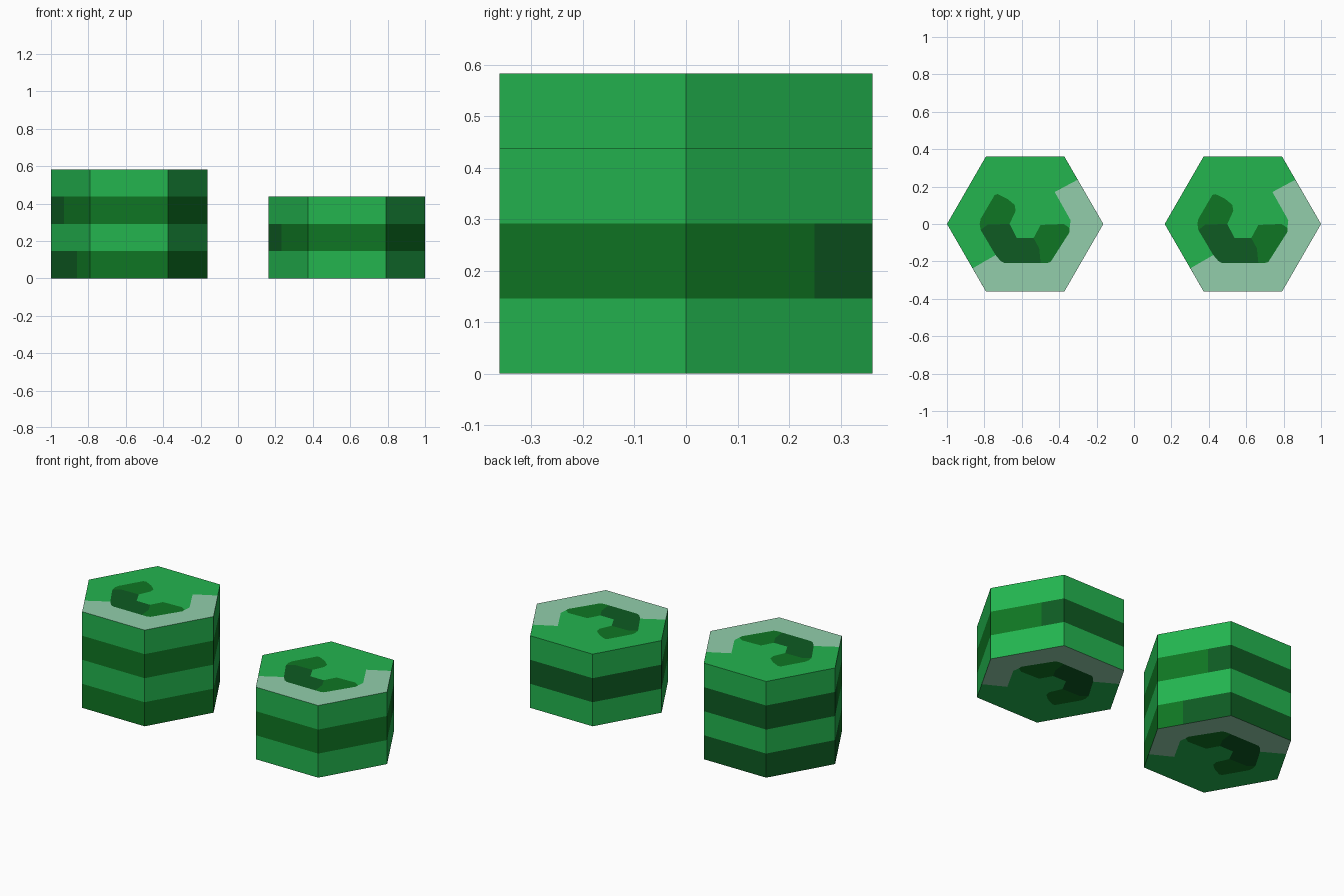
import bpy, bmesh, math

if "Cube" in bpy.data.objects:
    bpy.data.objects.remove(bpy.data.objects["Cube"])

R = 0.418                  # hexagon radius
BAND = 0.1457              # height of one layer
LIGHT, PALE, MID, DEEP = range(4)


def material(name, rgb):
    m = bpy.data.materials.new(name)
    lin = [((c / 255 + 0.055) / 1.055) ** 2.4 for c in rgb]
    m.diffuse_color = (*lin, 1)
    m.use_nodes = True
    m.node_tree.nodes["Principled BSDF"].inputs["Base Color"].default_value = m.diffuse_color
    return m


MATS = [material("bright green", (35, 181, 79)),
        material("pale green", (146, 206, 171)),
        material("dark green", (15, 118, 35)),
        material("deep green", (14, 91, 34))]

HEX = [(R * math.cos(math.radians(60 * i)), R * math.sin(math.radians(60 * i)))
       for i in range(6)]

# Cap pattern: clockwise outline of the curled dark shape
S = [(-.163, .155), (-.147, .16), (-.094, .134), (-.056, .102), (-.051, .07),
     (-.083, 0), (-.045, -.075), (.045, -.075), (.083, -.005), (.206, 0),
     (.238, -.021), (.238, -.043), (.136, -.203), (.115, -.209), (.083, -.209),
     (-.11, -.209), (-.131, -.198), (-.158, -.166), (-.238, -.032),
     (-.243, 0), (-.238, .027)]
L, Rt = (-.2, -.003), (.075, -.13)            # colour splits inside the shape
P1, P2 = (-.281, -.237), (.281, .237)         # ends of the pale rim
Q2, Q3 = (.158, .171), (.243, .02)

CAP = [
    (LIGHT, [P2, HEX[1], HEX[2], HEX[3], P1] + S[17:] + S[:11] + [Q3, Q2]),
    (PALE, [P1, HEX[4], HEX[5], HEX[0], P2, Q2, Q3] + S[10:18]),
    (MID, (S[0:6] + [L] + S[18:])[::-1]),
    (DEEP, (S[5:8] + [Rt] + S[14:19] + [L])[::-1]),
    (MID, (S[7:15] + [Rt])[::-1]),
]


def mix(a, b, t):
    return (a[0] + (b[0] - a[0]) * t, a[1] + (b[1] - a[1]) * t)


def hex_stack(name, cx, bands):
    """bands: bottom to top, None = light layer, (s, e) = dark layer whose
    deep part starts at s on the back right side and ends at e on the front left."""
    bm = bmesh.new()

    def face(pts, mat):
        f = bm.faces.new([bm.verts.new(p) for p in pts])
        f.material_index = mat

    # Side walls
    for k, band in enumerate(bands):
        z0, z1 = k * BAND, (k + 1) * BAND
        for i in range(6):
            a, b = HEX[i], HEX[(i + 1) % 6]
            if band is None:
                parts = [(a, b, LIGHT)]
            elif i == 0:
                m = mix(a, b, band[0])
                parts = [(a, m, MID), (m, b, DEEP)]
            elif i == 3:
                m = mix(a, b, band[1])
                parts = [(a, m, DEEP), (m, b, MID)]
            else:
                parts = [(a, b, DEEP if i in (1, 2) else MID)]
            for p, q, mat in parts:
                face([(*p, z0), (*q, z0), (*q, z1), (*p, z1)], mat)

    # Top cap, and the same cap turned over underneath
    top = len(bands) * BAND
    for mat, pts in CAP:
        face([(x, y, top) for x, y in pts], mat)
        face([(x, -y, 0) for x, y in pts], mat)

    bmesh.ops.remove_doubles(bm, verts=bm.verts, dist=0.0001)
    mesh = bpy.data.meshes.new(name)
    bm.to_mesh(mesh)
    bm.free()
    for m in MATS:
        mesh.materials.append(m)
    ob = bpy.data.objects.new(name, mesh)
    ob.location.x = cx
    bpy.context.collection.objects.link(ob)


UPPER, LOWER = (0.69, 0.33), (0.35, 0.67)
hex_stack("tall_hex_stack", -0.582, [LOWER, None, UPPER, None])
hex_stack("short_hex_stack", 0.582, [None, UPPER, None])
